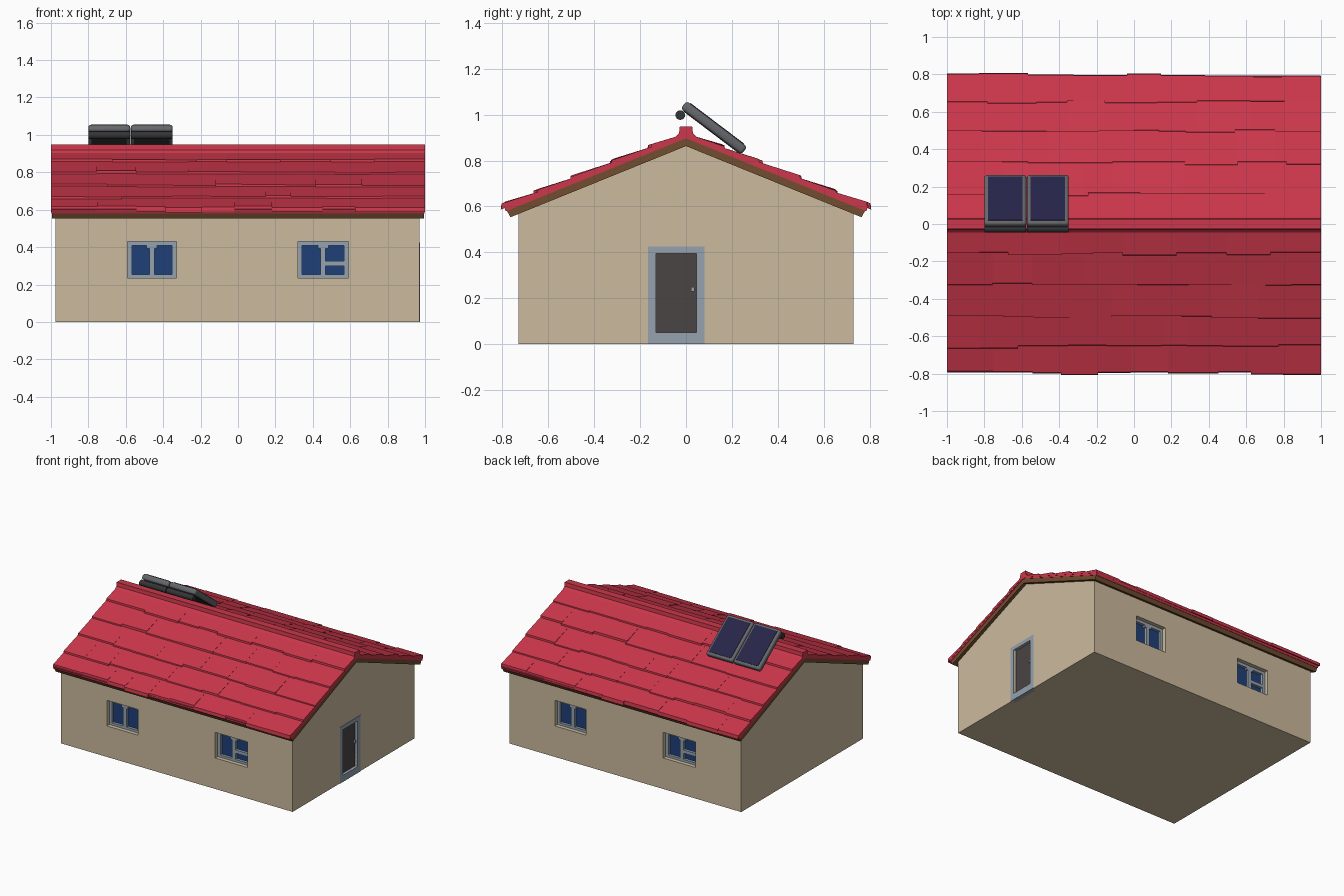
import bpy, bmesh, math, random
from mathutils import Vector, Matrix

if "Cube" in bpy.data.objects:
    bpy.data.objects.remove(bpy.data.objects["Cube"])

random.seed(4)

def material(name, *rgb):
    m = bpy.data.materials.new(name)
    m.diffuse_color = (*rgb, 1)
    m.use_nodes = True
    m.node_tree.nodes["Principled BSDF"].inputs["Base Color"].default_value = m.diffuse_color
    return m

CREAM = material("cream wall", 0.60, 0.49, 0.34)
RED = material("red tile", 0.60, 0.038, 0.070)
BROWN = material("brown wood", 0.17, 0.075, 0.03)
FRAME = material("blue grey frame", 0.30, 0.36, 0.43)
GLASS = material("blue glass", 0.014, 0.05, 0.19)
DOOR = material("dark door", 0.068, 0.058, 0.058)
STEEL = material("grey panel frame", 0.13, 0.135, 0.145)
CELL = material("navy solar cell", 0.02, 0.018, 0.065)
TANK = material("dark tank", 0.035, 0.035, 0.038)

def finish(name, bm, mat):
    bmesh.ops.recalc_face_normals(bm, faces=bm.faces)
    me = bpy.data.meshes.new(name)
    bm.to_mesh(me)
    bm.free()
    me.materials.append(mat)
    ob = bpy.data.objects.new(name, me)
    bpy.context.collection.objects.link(ob)
    return ob

def add_prism(bm, profile, x0, x1):
    """Extrude a (y, z) outline along x."""
    a = [bm.verts.new((x0, y, z)) for y, z in profile]
    b = [bm.verts.new((x1, y, z)) for y, z in profile]
    bm.faces.new(a)
    bm.faces.new(b[::-1])
    n = len(a)
    for i in range(n):
        j = (i + 1) % n
        bm.faces.new((a[i], b[i], b[j], a[j]))

def prism(name, profile, x0, x1, mat):
    bm = bmesh.new()
    add_prism(bm, profile, x0, x1)
    return finish(name, bm, mat)

def add_box(bm, lo, hi):
    lo, hi = Vector(lo), Vector(hi)
    m = Matrix.Translation((lo + hi) / 2) @ Matrix.Diagonal((*(hi - lo), 1))
    bmesh.ops.create_cube(bm, size=1, matrix=m)

def boxes(name, spans, mat, bevel=0, spin=0):
    bm = bmesh.new()
    for lo, hi in spans:
        add_box(bm, lo, hi)
    if bevel:
        bmesh.ops.bevel(bm, geom=bm.edges[:], offset=bevel, segments=3,
                        profile=0.5, affect='EDGES')
    bmesh.ops.rotate(bm, verts=bm.verts, cent=(0, 0, 0),
                     matrix=Matrix.Rotation(spin, 3, 'Z'))
    return finish(name, bm, mat)

# Walls with gable ends
walls = prism("walls", [(-0.73, 0), (0.73, 0), (0.73, 0.575), (0, 0.875), (-0.73, 0.575)],
              -0.975, 0.97, CREAM)

def cut(name, lo, hi, spin=0):
    c = boxes(name, [(lo, hi)], CREAM, spin=spin)
    c.hide_render = True
    c.hide_viewport = False
    c.display_type = 'WIRE'
    mod = walls.modifiers.new(name, 'BOOLEAN')
    mod.operation, mod.solver, mod.object = 'DIFFERENCE', 'EXACT', c

# Recessed windows: two in front, the same pair turned round at the back
Z0, Z1 = 0.235, 0.43
for side, spin in (("front", 0), ("back", math.pi)):
    for label, x0, x1, crossbar in (("left", -0.59, -0.33, False), ("right", 0.32, 0.59, True)):
        tag = f"{side}_{label}_window"
        cut(tag + "_cutter", (x0, -0.80, Z0), (x1, -0.67, Z1), spin)
        w, ya, yb, mid = 0.022, -0.70, -0.665, (x0 + x1) / 2
        bars = [((x0, ya, Z0), (x0 + w, yb, Z1)), ((x1 - w, ya, Z0), (x1, yb, Z1)),
                ((x0 + w, ya, Z0), (x1 - w, yb, Z0 + 0.018)),
                ((x0 + w, ya, Z1 - w), (x1 - w, yb, Z1)),
                ((mid - 0.014, ya, Z0 + 0.018), (mid + 0.014, yb, Z1 - w)),
                ((mid - 0.028, ya, Z1 - w - 0.015), (mid + 0.028, yb, Z1 - w))]
        if crossbar:
            bars.append(((mid + 0.014, ya, 0.30), (x1 - w, yb, 0.325)))
        boxes(tag + "_frame", bars, FRAME, spin=spin)
        boxes(tag + "_glass", [((x0, -0.68, Z0), (x1, -0.66, Z1))], GLASS, spin=spin)

# Door with surround on the right side
cut("door_cutter", (0.945, -0.13, 0.05), (1.05, 0.045, 0.395))
boxes("door_surround", [((0.94, -0.165, 0), (0.974, -0.13, 0.425)),
                        ((0.94, 0.045, 0), (0.974, 0.08, 0.425)),
                        ((0.94, -0.13, 0.395), (0.974, 0.045, 0.425)),
                        ((0.94, -0.13, 0), (0.974, 0.045, 0.05))], FRAME)
boxes("door", [((0.93, -0.13, 0.05), (0.953, 0.045, 0.395))], DOOR)
boxes("door_handle", [((0.953, 0.022, 0.23), (0.966, 0.038, 0.25))], FRAME)

# Brown timber deck under the tiles
prism("roof_timber", [(-0.765, 0.553), (0, 0.863), (0.765, 0.553), (0.785, 0.59),
                      (0, 0.905), (-0.785, 0.59)], -0.995, 0.995, BROWN)

# Red roof skin, then overlapping tile courses with uneven lower edges
prism("roof_skin", [(-0.785, 0.579), (0, 0.897), (0.785, 0.579), (0.795, 0.602),
                    (0, 0.917), (-0.795, 0.602)], -0.998, 0.998, RED)
bm = bmesh.new()
COURSES = [0.03, 0.155, 0.32, 0.49, 0.65, 0.79]
surface = lambda y: 0.917 - 0.397 * y
for s in (-1, 1):
    for ya, yb in zip(COURSES, COURSES[1:]):
        x = -1.0
        while x < 1.0:
            x2 = x + random.uniform(0.13, 0.3)
            x2 = 1.0 if x2 > 0.9 else x2
            e = yb + random.uniform(-0.006, 0.014)
            up = random.uniform(0.011, 0.017)
            add_prism(bm, [(s * ya, surface(ya) - 0.01), (s * ya, surface(ya) + 0.003),
                           (s * e, surface(e) + up), (s * (e + 0.004), surface(e) - 0.012)],
                      x, x2)
            x = x2
finish("roof_tiles", bm, RED)
prism("ridge_cap", [(-0.055, 0.893), (-0.03, 0.92), (-0.027, 0.948), (0.027, 0.948),
                    (0.03, 0.92), (0.055, 0.893)], -1.0, 1.0, RED)

# Tilted solar panels with a tank behind their upper edge
angle = -math.atan2(0.178, 0.235)
for label, xc in (("left", -0.688), ("right", -0.461)):
    place = Matrix.Translation((xc, 0.122, 0.943)) @ Matrix.Rotation(angle, 4, 'X')
    frame = boxes(label + "_panel_frame", [((-0.112, -0.166, -0.021), (0.112, 0.166, 0.021))],
                  STEEL, bevel=0.014)
    cell = boxes(label + "_panel_cell", [((-0.092, -0.146, 0.018), (0.092, 0.146, 0.024))], CELL)
    back = boxes(label + "_panel_back", [((-0.095, -0.15, -0.024), (0.095, 0.15, -0.018))], TANK)
    for ob in (frame, cell, back):
        ob.matrix_world = place
    bm = bmesh.new()
    bmesh.ops.create_cone(bm, cap_ends=True, segments=16, radius1=0.021, radius2=0.021, depth=0.222,
                          matrix=Matrix.Translation((xc, -0.025, 0.998)) @ Matrix.Rotation(math.pi / 2, 4, 'Y'))
    tank = finish(label + "_tank", bm, TANK)
    for ob in (frame, tank):
        bpy.ops.object.select_all(action='DESELECT')
        ob.select_set(True)
        bpy.context.view_layer.objects.active = ob
        bpy.ops.object.shade_smooth_by_angle()
